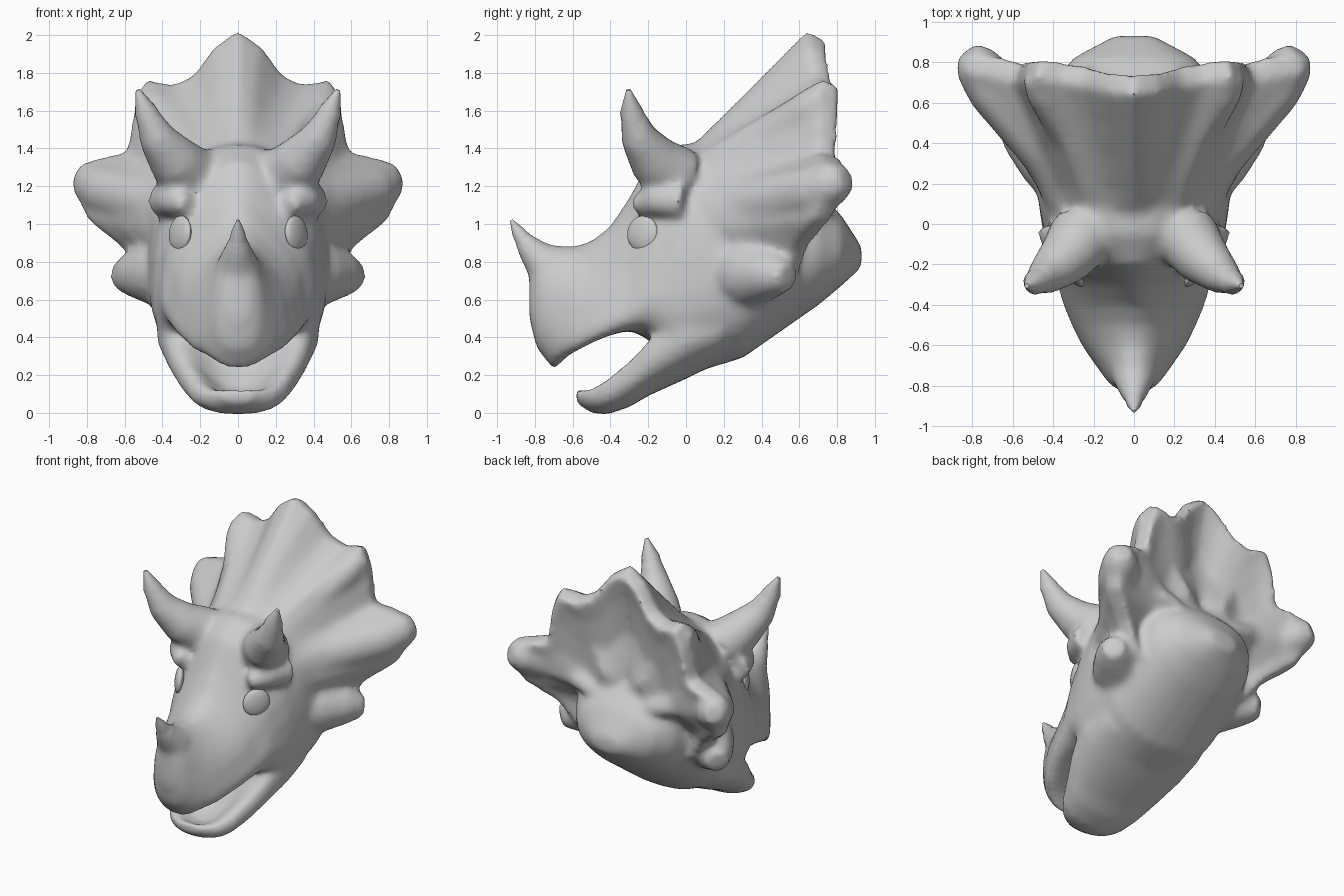
import bpy, bmesh, math
from mathutils import Vector
from mathutils.bvhtree import BVHTree

if "Cube" in bpy.data.objects:
    bpy.data.objects.remove(bpy.data.objects["Cube"], do_unlink=True)

grey = bpy.data.materials.new("plain grey")
grey.use_nodes = True
COLOUR = (0.6, 0.6, 0.6, 1)
grey.diffuse_color = COLOUR
grey.node_tree.nodes["Principled BSDF"].inputs["Base Color"].default_value = COLOUR


def add_object(name, bm):
    bmesh.ops.recalc_face_normals(bm, faces=bm.faces)
    mesh = bpy.data.meshes.new(name)
    bm.to_mesh(mesh)
    bm.free()
    mesh.materials.append(grey)
    obj = bpy.data.objects.new(name, mesh)
    bpy.context.collection.objects.link(obj)
    return obj


def make_smooth(obj):
    bpy.ops.object.select_all(action='DESELECT')
    obj.select_set(True)
    bpy.context.view_layer.objects.active = obj
    bpy.ops.object.shade_smooth_by_angle(angle=math.radians(50))


def loft(bm, rings):
    """Skin closed rings of equal length and cap both ends."""
    rows = [[bm.verts.new(p) for p in ring] for ring in rings]
    n = len(rows[0])
    for a, b in zip(rows, rows[1:]):
        for i in range(n):
            j = (i + 1) % n
            bm.faces.new((a[i], a[j], b[j], b[i]))
    for row in (rows[0], rows[-1]):
        centre = bm.verts.new(sum((v.co for v in row), Vector()) / n)
        for i in range(n):
            bm.faces.new((row[i], row[(i + 1) % n], centre))


def section(y, lo, hi, w, taper=0.0, top=0.85, bottom=0.85, dip=0.0, arch=0.0):
    """Upright cross-section; dip hollows the top, arch hollows the underside."""
    ring, n = [], 32
    mid, half = (lo + hi) / 2, (hi - lo) / 2
    for k in range(n):
        a = math.tau * k / n
        c, s = math.cos(a), math.sin(a)
        x = w * math.copysign(abs(c) ** 0.85, c) * (1 - taper * s)
        if s > 0:
            z = mid + half * (s ** top - dip * s ** 6)
        else:
            z = mid - half * abs(s) ** bottom + arch * s ** 6
        ring.append(Vector((x, y, z)))
    return ring


def horn(bm, path, side=1, n=14):
    """Tapered tube along (x, y, z, radius) points."""
    pts = [Vector((side * p[0], p[1], p[2])) for p in path]
    rings = []
    for i, p in enumerate(pts):
        t = pts[min(i + 1, len(pts) - 1)] - pts[max(i - 1, 0)]
        q = t.to_track_quat('Z', 'Y')
        rings.append([p + q @ Vector((math.cos(math.tau * k / n), math.sin(math.tau * k / n), 0)) * path[i][3]
                      for k in range(n)])
    loft(bm, rings)


body = bmesh.new()

# Skull, from the beak back to the rounded neck: y, low, high, half width, taper, bottom, arch
skull = [
    (-.83, .50, .76, .06, .2, .9, 0), (-.79, .34, .88, .12, .2, .9, 0),
    (-.70, .23, .89, .18, .3, .9, 0), (-.60, .26, .88, .24, .4, .6, .07),
    (-.50, .31, .91, .28, .48, .6, .08), (-.40, .35, .99, .31, .55, .6, .08),
    (-.30, .38, 1.14, .33, .6, .6, .06), (-.20, .39, 1.33, .37, .52, .7, 0),
    (-.05, .22, 1.42, .44, .2, .75, 0), (.10, .23, 1.43, .47, .1, .75, 0),
    (.30, .29, 1.38, .48, .08, .8, 0), (.50, .43, 1.28, .47, 0, .9, 0),
    (.70, .57, 1.16, .4, 0, 1, 0), (.82, .67, 1.05, .3, 0, 1, 0), (.93, .77, .88, .1, 0, 1, 0)]
loft(body, [section(y, lo, hi, w, t, bottom=b, arch=a) for y, lo, hi, w, t, b, a in skull])

# Lower jaw, hollow on top: y, low, high, half width, dip
jaw = [
    (-.58, .05, .13, .09, 0), (-.50, 0, .15, .2, .8), (-.42, -.01, .21, .26, 1.2),
    (-.30, .03, .32, .32, 1.4), (-.20, .09, .43, .37, 1.2), (0, .18, .6, .43, 0), (.2, .28, .6, .42, 0)]
loft(body, [section(y, lo, hi, w, -.08, .5, .9, d) for y, lo, hi, w, d in jaw])

# Scalloped frill: half of the rim, from the top spike down to the throat
rim_half = [
    (0, .64, 2.03), (.12, .65, 1.95), (.24, .68, 1.79), (.35, .7, 1.74), (.49, .72, 1.77),
    (.55, .71, 1.62), (.59, .7, 1.38), (.70, .73, 1.36), (.84, .75, 1.32), (.88, .75, 1.2),
    (.80, .67, 1.02), (.62, .56, .88), (.48, .5, .7), (.25, .5, .58), (0, .5, .54)]
rim = [Vector(p) for p in rim_half]
rim += [Vector((-p.x, p.y, p.z)) for p in reversed(rim[1:-1])]
hub = Vector((0, 0, 1))


def front_ring(t):
    ring = []
    for p in rim:
        a = math.atan2(p.z - 1, p.x)
        core = Vector((.4 * math.cos(a), 0, .95 + .43 * math.sin(a)))
        q = core.lerp(p, t)
        q.x = core.x + (p.x - core.x) * t ** 1.25
        ring.append(q)
    return ring


def back_ring(scale, shift):
    return [Vector((p.x * scale, p.y + shift, hub.z + (p.z - hub.z) * scale)) for p in rim]


loft(body, [front_ring(t) for t in (0, .25, .5, .75, 1)]
     + [back_ring(.95, .1), back_ring(.78, .05), back_ring(.52, 0), back_ring(.3, .03)])

# Thick ribs ending in the blunt frill spikes
upper_rib = [(.26, .38, 1.38, .12), (.44, .66, 1.62, .1), (.485, .74, 1.69, .07)]
lower_rib = [(.40, .36, 1.1, .16), (.70, .68, 1.18, .14), (.78, .79, 1.22, .115), (.82, .85, 1.24, .07)]

# Brow ridges and horn paths
brow_ridge = [(.27, -.27, 1.1, .05), (.34, -.16, 1.13, .09), (.39, 0, 1.12, .1)]
brow_path = [(.25, -.05, 1.25, .17), (.34, -.17, 1.34, .14), (.43, -.25, 1.46, .1),
             (.49, -.29, 1.6, .06), (.53, -.305, 1.71, .012)]
nose_path = [(0, -.63, .74, .12), (0, -.75, .78, .115), (0, -.835, .88, .07),
             (0, -.89, .96, .035), (0, -.925, 1.02, .008)]
cheek_path = [(.3, .24, .74, .2), (.43, .36, .74, .18), (.55, .46, .735, .13), (.63, .54, .72, .075)]

# Horn roots, ribs and cheek spikes blend into the head
horn(body, nose_path[:4])
for side in (1, -1):
    for path in (brow_path[:4], brow_ridge, cheek_path, upper_rib, lower_rib):
        horn(body, path, side)

# Fuse everything into one skin
head = add_object("head", body)
remesh = head.modifiers.new("fuse", 'REMESH')
remesh.mode = 'VOXEL'
remesh.voxel_size = .02
soften = head.modifiers.new("soften", 'SMOOTH')
soften.factor = .5
soften.iterations = 16
fused = bpy.data.meshes.new_from_object(head.evaluated_get(bpy.context.evaluated_depsgraph_get()))
head.modifiers.clear()
head.data = fused
fused.materials.clear()
fused.materials.append(grey)
make_smooth(head)

# Sharp horn ends, their bases sunk into the blended roots
for name, path, side in (("nose_horn", nose_path, 1), ("brow_horn_left", brow_path, 1),
                         ("brow_horn_right", brow_path, -1)):
    x, y, z, r = path[2]
    bm = bmesh.new()
    horn(bm, [(x, y, z, r * .8)] + path[3:], side)
    make_smooth(add_object(name, bm))

# Eyes, seated on the skin
skin = bmesh.new()
skin.from_mesh(fused)
tree = BVHTree.FromBMesh(skin)
for name, side in (("eye_left", 1), ("eye_right", -1)):
    spot = tree.ray_cast(Vector((side * 2, -.23, .95)), Vector((-side, 0, 0)))[0]
    bm = bmesh.new()
    bmesh.ops.create_uvsphere(bm, u_segments=20, v_segments=12, radius=.095)
    eye = add_object(name, bm)
    eye.scale = (1, 1, .35)
    eye.rotation_euler = Vector((side * .82, -.55, .1)).to_track_quat('Z', 'Y').to_euler()
    eye.location = spot
    make_smooth(eye)
skin.free()
